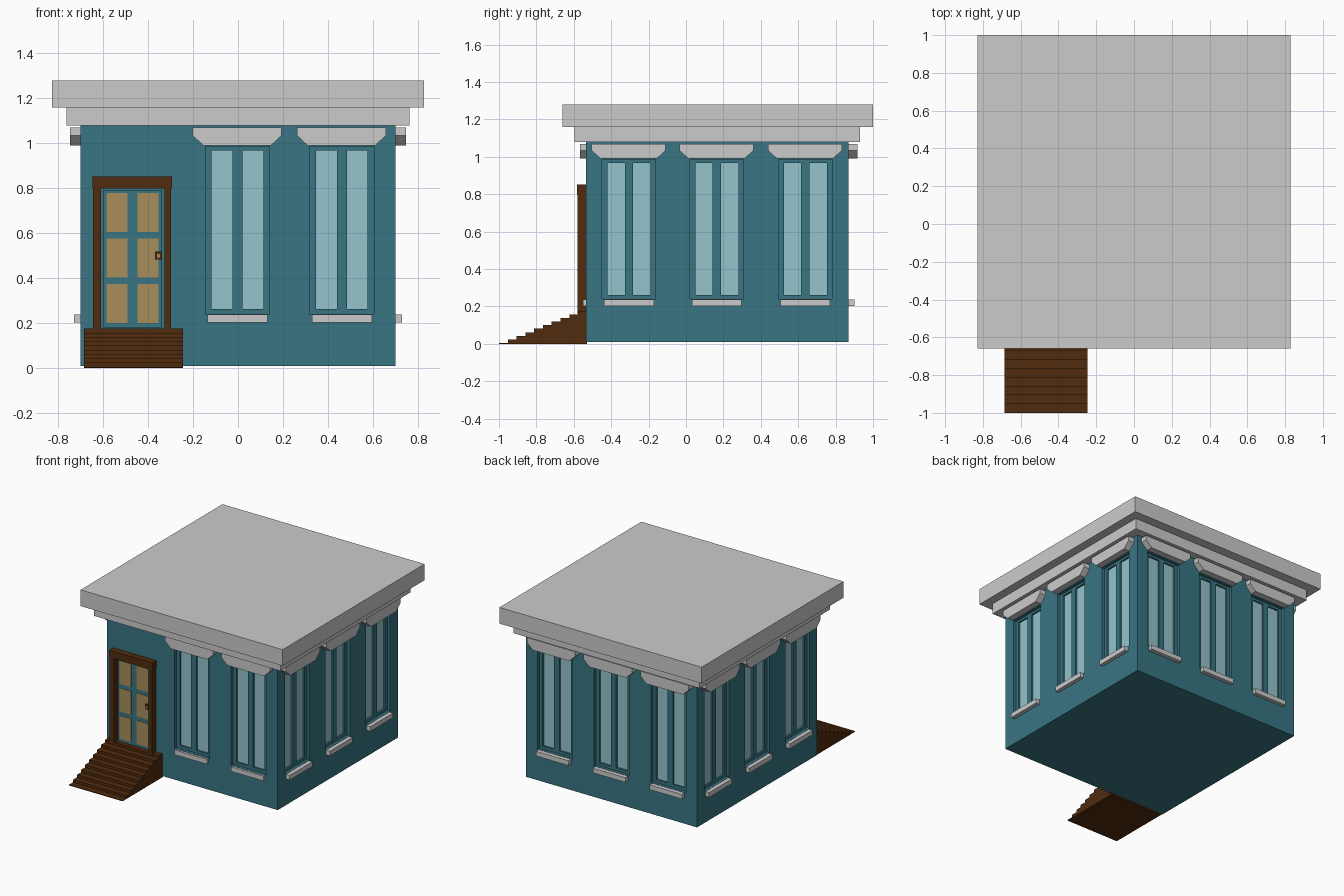
import bpy, bmesh
from mathutils import Vector

if "Cube" in bpy.data.objects:
    bpy.data.objects.remove(bpy.data.objects["Cube"])


def mat(name, rgb):
    m = bpy.data.materials.new(name)
    m.diffuse_color = (*rgb, 1)
    m.use_nodes = True
    m.node_tree.nodes["Principled BSDF"].inputs["Base Color"].default_value = m.diffuse_color
    return m


TEAL = mat("teal", (0.040, 0.178, 0.225))
GREY = mat("light grey", (0.60, 0.60, 0.60))
GLASS = mat("pale blue glass", (0.30, 0.55, 0.61))
BROWN = mat("dark brown wood", (0.080, 0.025, 0.004))
TAN = mat("tan", (0.39, 0.27, 0.105))

# side: direction along the wall, outward direction, wall distance, window centres
SIDES = {
    "front": ((1, 0, 0), (0, -1, 0), 0.535, (-0.002, 0.462)),
    "back": ((1, 0, 0), (0, 1, 0), 0.87, (-0.465, 0.0, 0.465)),
    "right": ((0, 1, 0), (1, 0, 0), 0.70, (-0.305, 0.165, 0.638)),
    "left": ((0, 1, 0), (-1, 0, 0), 0.70, (-0.305, 0.165, 0.638)),
}
W, Z0, Z1, DEEP = 0.143, 0.24, 0.985, 0.04   # window half width, sill, head, recess


def finish(bm, name, material):
    bmesh.ops.remove_doubles(bm, verts=bm.verts, dist=1e-5)
    bmesh.ops.recalc_face_normals(bm, faces=bm.faces)
    me = bpy.data.meshes.new(name)
    bm.to_mesh(me)
    bm.free()
    me.materials.append(material)
    ob = bpy.data.objects.new(name, me)
    bpy.context.collection.objects.link(ob)
    return ob


def place(side, u, d, z):
    U, N, dist, _ = SIDES[side]
    return Vector(U) * u + Vector(N) * (dist + d) + Vector((0, 0, z))


def add_prism(bm, outline, a, b, pos):
    """Extrude a 2D outline from a to b; pos(p, q, t) gives the 3D point."""
    lo = [bm.verts.new(pos(p, q, a)) for p, q in outline]
    hi = [bm.verts.new(pos(p, q, b)) for p, q in outline]
    bm.faces.new(lo)
    bm.faces.new(hi)
    n = len(lo)
    for i in range(n):
        bm.faces.new((lo[i], lo[(i + 1) % n], hi[(i + 1) % n], hi[i]))


def wall_part(name, side, material, outlines, d0, d1):
    bm = bmesh.new()
    for o in outlines:
        add_prism(bm, o, d0, d1, lambda u, z, d: place(side, u, d, z))
    return finish(bm, name, material)


def rect(u0, u1, z0, z1):
    return [(u0, z0), (u1, z0), (u1, z1), (u0, z1)]


def block(name, material, x, y, z):
    bm = bmesh.new()
    add_prism(bm, rect(*x, *y), z[0], z[1], lambda p, q, t: Vector((p, q, t)))
    return finish(bm, name, material)


# walls with recessed window openings on all four sides
bm = bmesh.new()
zs = [0.01, Z0, Z1, 1.08]
for side, (U, N, dist, wins) in SIDES.items():
    ends = (-0.70, 0.70) if U[0] else (-0.535, 0.87)
    us = [ends[0]] + [c + s * W for c in wins for s in (-1, 1)] + [ends[1]]
    for i in range(len(us) - 1):
        for j in range(3):
            r = rect(us[i], us[i + 1], zs[j], zs[j + 1])
            out = [bm.verts.new(place(side, u, 0, z)) for u, z in r]
            if i % 2 and j == 1:
                inn = [bm.verts.new(place(side, u, -DEEP, z)) for u, z in r]
                bm.faces.new(inn)
                for k in range(4):
                    m = (k + 1) % 4
                    bm.faces.new((out[k], out[m], inn[m], inn[k]))
            else:
                bm.faces.new(out)
bmesh.ops.remove_doubles(bm, verts=bm.verts, dist=1e-5)
bmesh.ops.holes_fill(bm, edges=[e for e in bm.edges if e.is_boundary], sides=0)
finish(bm, "walls", TEAL)

# windows: glass, sash bars, lintel and sill
for side, (U, N, dist, wins) in SIDES.items():
    lip = 0.033 if side == "front" else 0.048
    for n, c in enumerate(wins, 1):
        tag = f"{side}_{n}"
        panes = [rect(c - 0.115, c - 0.022, 0.262, 0.968),
                 rect(c + 0.022, c + 0.115, 0.262, 0.968)]
        wall_part("glass_" + tag, side, GLASS, panes, -DEEP, -DEEP + 0.005)
        bars = [rect(c - W, c - 0.115, Z0, Z1), rect(c + 0.115, c + W, Z0, Z1),
                rect(c - 0.022, c + 0.022, 0.262, 0.968),
                rect(c - 0.115, c + 0.115, Z0, 0.262),
                rect(c - 0.115, c + 0.115, 0.968, Z1)]
        wall_part("sash_" + tag, side, TEAL, bars, -DEEP, -DEEP + 0.018)
        lintel = [(c - 0.152, 0.99), (c + 0.148, 0.99), (c + 0.196, 1.035),
                  (c + 0.196, 1.07), (c - 0.2, 1.07), (c - 0.2, 1.035)]
        wall_part("lintel_" + tag, side, GREY, [lintel], -0.01, lip)
        wall_part("sill_" + tag, side, GREY,
                  [rect(c - 0.133, c + 0.133, 0.203, 0.238)], -0.01, lip - 0.018)

# cornice and roof slab
block("cornice", GREY, (-0.763, 0.763), (-0.595, 0.93), (1.08, 1.16))
block("roof", GREY, (-0.828, 0.828), (-0.66, 1.0), (1.16, 1.28))

# door with six panels, frame and knob
wall_part("door", "front", TEAL, [rect(-0.598, -0.338, 0.18, 0.792)], -0.01, 0.012)
panels = [rect(u, u + 0.094, z, z + 0.173)
          for u in (-0.585, -0.447) for z in (0.20, 0.403, 0.606)]
wall_part("door_panels", "front", TAN, panels, 0.011, 0.015)
wall_part("door_posts", "front", BROWN,
          [rect(-0.645, -0.61, 0.16, 0.80), rect(-0.328, -0.297, 0.16, 0.80)], -0.01, 0.045)
wall_part("door_head", "front", BROWN, [rect(-0.648, -0.293, 0.80, 0.852)], -0.01, 0.048)
wall_part("door_knob_plate", "front", BROWN, [rect(-0.37, -0.338, 0.482, 0.518)], 0.01, 0.024)
wall_part("door_knob", "front", TAN, [rect(-0.361, -0.347, 0.492, 0.508)], 0.022, 0.03)

# front steps as one stepped profile
steps = [(-1.0, 0.0)]
for i in range(10):
    y, z = -1.0 + 0.047 * i, 0.005 + 0.019 * i
    steps += [(y, z), (y + 0.047 if i < 9 else -0.53, z)]
steps.append((-0.53, 0.0))
bm = bmesh.new()
add_prism(bm, steps, -0.685, -0.245, lambda y, z, x: Vector((x, y, z)))
finish(bm, "front_steps", BROWN)
